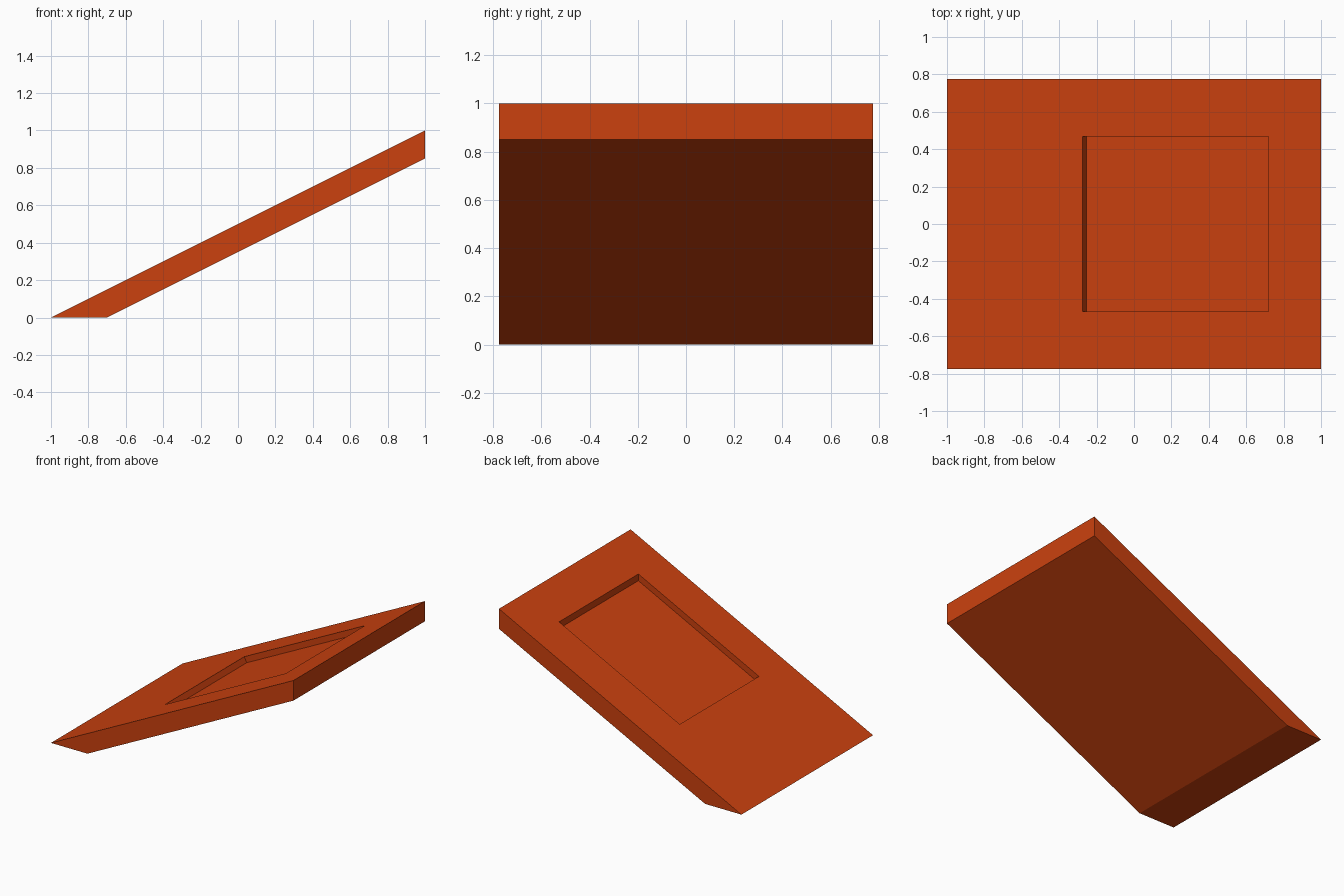
import bpy
import bmesh

cube = bpy.data.objects.get("Cube")
if cube:
    bpy.data.objects.remove(cube, do_unlink=True)

# Single painted colour
orange = bpy.data.materials.new("burnt orange")
orange.use_nodes = True
colour = (0.6, 0.053, 0.0045, 1)
orange.diffuse_color = colour
orange.node_tree.nodes["Principled BSDF"].inputs["Base Color"].default_value = colour


def prism(name, profile, half_width):
    """Extrude a closed side profile of (x, z) points across y."""
    bm = bmesh.new()
    face = bm.faces.new([bm.verts.new((x, -half_width, z)) for x, z in profile])
    side = bmesh.ops.extrude_face_region(bm, geom=[face])["geom"]
    verts = [v for v in side if isinstance(v, bmesh.types.BMVert)]
    bmesh.ops.translate(bm, verts=verts, vec=(0, 2 * half_width, 0))
    bmesh.ops.recalc_face_normals(bm, faces=bm.faces[:])
    mesh = bpy.data.meshes.new(name)
    bm.to_mesh(mesh)
    bm.free()
    mesh.materials.append(orange)
    obj = bpy.data.objects.new(name, mesh)
    bpy.context.collection.objects.link(obj)
    return obj


def slope(x):
    """Height of the ramp's upper surface."""
    return (x + 1) / 2


# Sloping slab with a flat foot and an upright high end
thickness = 0.15
ramp = prism("ramp", [(-1, 0), (-0.7, 0), (1, slope(1) - thickness), (1, slope(1))], 0.775)

# Shallow pocket: square to the slope at the low end, upright at the high end
low, high, depth, lean = -0.275, 0.72, 0.05, 0.02
floor_low = low + lean
above_low = low - lean
cutter = prism("pocket_cutter", [
    (floor_low, slope(floor_low) - depth),
    (high, slope(high) - depth),
    (high, slope(high) + depth),
    (above_low, slope(above_low) + depth),
], 0.467)
cutter.hide_render = True

cut = ramp.modifiers.new("pocket", "BOOLEAN")
cut.operation = "DIFFERENCE"
cut.solver = "EXACT"
cut.object = cutter
bpy.context.view_layer.objects.active = ramp
bpy.ops.object.modifier_apply(modifier=cut.name)
bpy.data.objects.remove(cutter, do_unlink=True)
